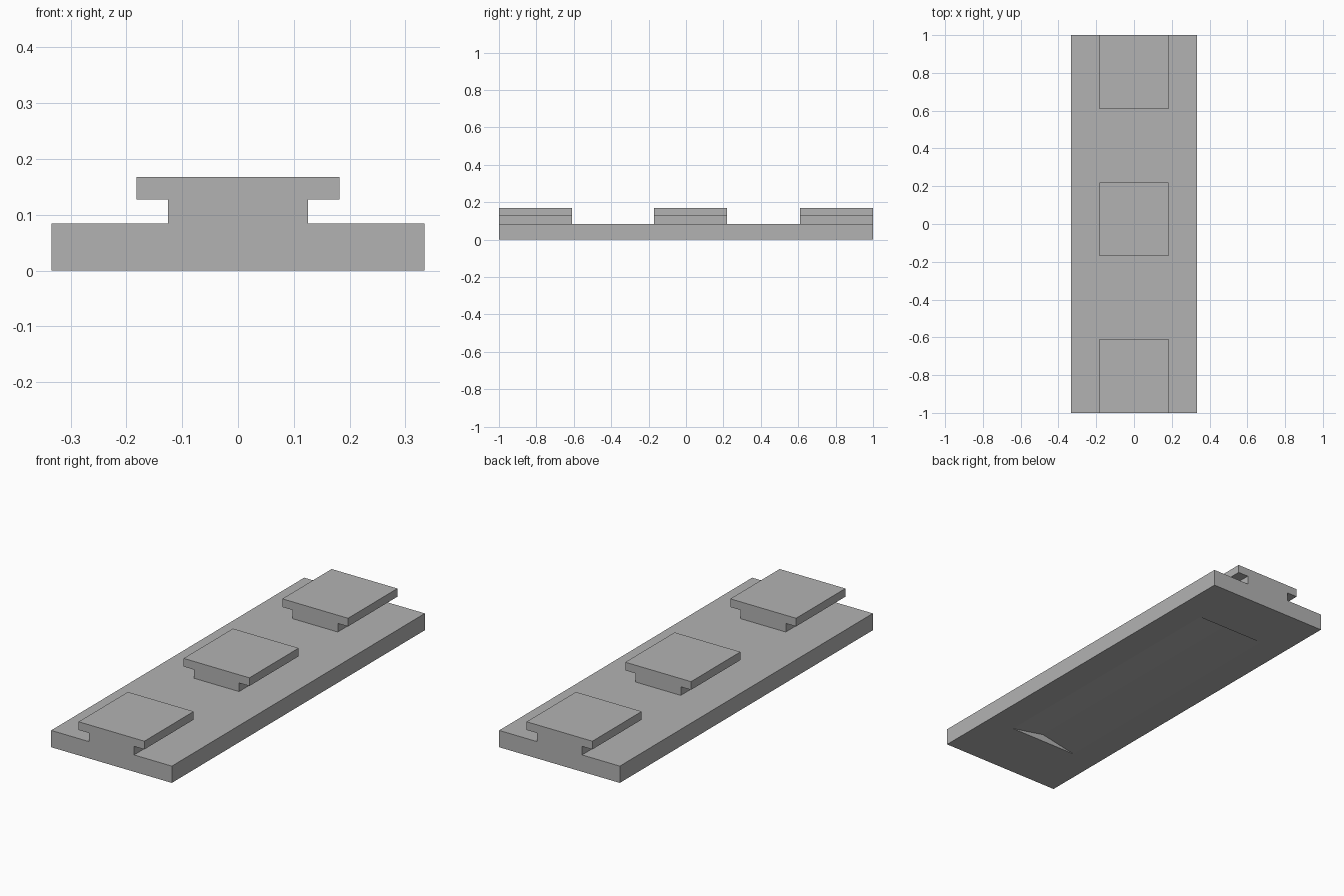
import bpy
import bmesh

cube = bpy.data.objects.get("Cube")
if cube:
    bpy.data.objects.remove(cube, do_unlink=True)

grey = bpy.data.materials.new("plain_grey")
grey.use_nodes = True
colour = (0.45, 0.45, 0.45, 1)
grey.diffuse_color = colour
grey.node_tree.nodes["Principled BSDF"].inputs["Base Color"].default_value = colour


def extrude_profile(name, profile, y_start, y_end):
    """Extrude an (x, z) outline along y into a solid object."""
    bm = bmesh.new()
    face = bm.faces.new([bm.verts.new((x, y_start, z)) for x, z in profile])
    moved = bmesh.ops.extrude_face_region(bm, geom=[face])["geom"]
    verts = [g for g in moved if isinstance(g, bmesh.types.BMVert)]
    bmesh.ops.translate(bm, verts=verts, vec=(0, y_end - y_start, 0))
    bmesh.ops.recalc_face_normals(bm, faces=bm.faces)
    mesh = bpy.data.meshes.new(name)
    bm.to_mesh(mesh)
    bm.free()
    mesh.materials.append(grey)
    obj = bpy.data.objects.new(name, mesh)
    bpy.context.collection.objects.link(obj)
    return obj


def mirrored(half):
    """Complete a half outline across x = 0."""
    return half + [(-x, z) for x, z in reversed(half)]


# Flat base plate
base_top = 0.084
base = extrude_profile("base_plate", mirrored([(0.334, 0), (0.334, base_top)]), -1, 1)

# Shallow gabled recess under the plate
gable = [(0.19, -0.05), (0.19, 0), (0, 0.036), (-0.19, 0), (-0.19, -0.05)]
cutter = extrude_profile("recess_cutter", gable, -0.68, 0.72)
cutter.hide_render = True
cutter.hide_viewport = True
cut = base.modifiers.new("underside_recess", "BOOLEAN")
cut.operation = "DIFFERENCE"
cut.solver = "EXACT"
cut.object = cutter

# Three T-shaped rail blocks
tee = mirrored([(0.125, base_top), (0.125, 0.127), (0.182, 0.127), (0.182, 0.168)])
for name, start, end in (
    ("front_rail_block", -1, -0.61),
    ("middle_rail_block", -0.17, 0.22),
    ("back_rail_block", 0.61, 1),
):
    extrude_profile(name, tee, start, end)
